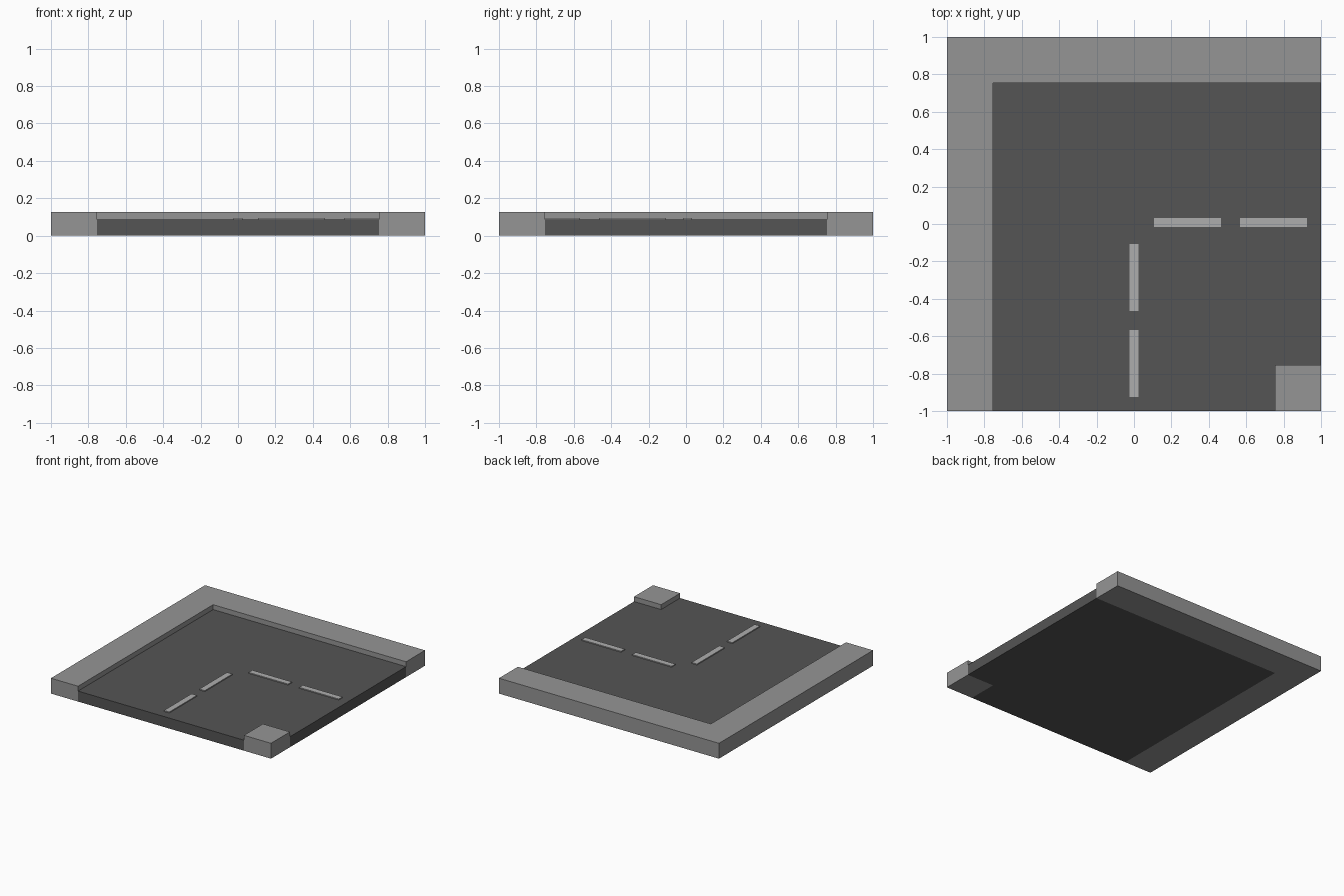
import bpy, bmesh

if "Cube" in bpy.data.objects:
    bpy.data.objects.remove(bpy.data.objects["Cube"])

CURB_H, ROAD_H, DASH_H = 0.126, 0.086, 0.094
E = 0.754  # inner edge of the curb


def material(name, v):
    m = bpy.data.materials.new(name)
    m.diffuse_color = (v, v, v, 1)
    m.use_nodes = True
    m.node_tree.nodes["Principled BSDF"].inputs["Base Color"].default_value = m.diffuse_color
    return m


def prism(name, outline, z0, z1, mat):
    """Extrude a counter-clockwise outline from z0 to z1."""
    bm = bmesh.new()
    base = bm.faces.new([bm.verts.new((x, y, z0)) for x, y in outline])
    res = bmesh.ops.extrude_face_region(bm, geom=[base], use_keep_orig=True)
    top = [g for g in res["geom"] if isinstance(g, bmesh.types.BMVert)]
    bmesh.ops.translate(bm, verts=top, vec=(0, 0, z1 - z0))
    bmesh.ops.recalc_face_normals(bm, faces=bm.faces)
    me = bpy.data.meshes.new(name)
    bm.to_mesh(me)
    bm.free()
    me.materials.append(mat)
    ob = bpy.data.objects.new(name, me)
    bpy.context.collection.objects.link(ob)
    return ob


def rect(x0, x1, y0, y1):
    return [(x0, y0), (x1, y0), (x1, y1), (x0, y1)]


asphalt = material("asphalt", 0.09)
concrete = material("concrete", 0.30)
paint = material("paint", 0.42)

# L-shaped sidewalk on the outside of the bend
prism("outer_sidewalk", [(-1, -1), (-E, -1), (-E, E), (1, E), (1, 1), (-1, 1)],
      0, CURB_H, concrete)

# Small sidewalk block on the inside corner
prism("inner_sidewalk", rect(E, 1, -1, -E), 0, CURB_H, concrete)

# Road slab, notched around the inside corner
prism("road", [(-E, -1), (E, -1), (E, -E), (1, -E), (1, E), (-E, E)],
      0, ROAD_H, asphalt)

# Painted lane dashes along both arms of the bend
for i, (a, b) in enumerate([(0.107, 0.466), (0.567, 0.926)], 1):
    prism(f"lane_dash_right_{i}", rect(a, b, -0.015, 0.033), ROAD_H, DASH_H, paint)
    prism(f"lane_dash_front_{i}", rect(-0.025, 0.024, -b, -a), ROAD_H, DASH_H, paint)
